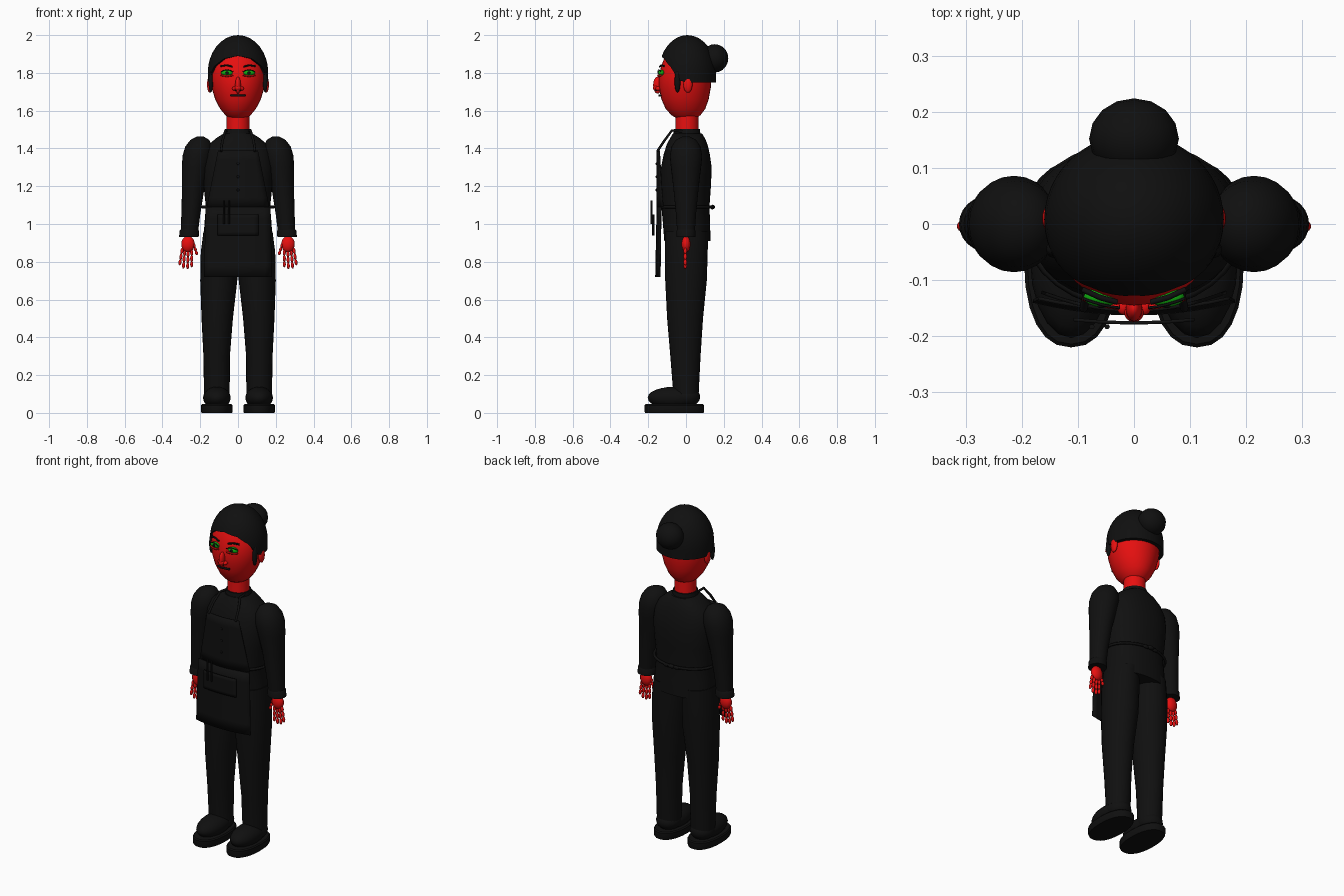
import bpy, bmesh, math
from mathutils import Matrix, Vector, Euler

if "Cube" in bpy.data.objects:
    bpy.data.objects.remove(bpy.data.objects["Cube"])


def material(name, rgb):
    m = bpy.data.materials.new(name)
    m.diffuse_color = (*rgb, 1)
    m.use_nodes = True
    m.node_tree.nodes["Principled BSDF"].inputs["Base Color"].default_value = m.diffuse_color
    return m


RED = material("red skin", (0.8, 0.005, 0.005))
BLACK = material("black cloth", (0.005, 0.005, 0.005))
GREEN = material("green iris", (0.005, 0.4, 0.005))


def finish(name, bm, mat, angle=40):
    bmesh.ops.recalc_face_normals(bm, faces=bm.faces)
    me = bpy.data.meshes.new(name)
    bm.to_mesh(me)
    bm.free()
    ob = bpy.data.objects.new(name, me)
    bpy.context.collection.objects.link(ob)
    me.materials.append(mat)
    bpy.ops.object.select_all(action='DESELECT')
    ob.select_set(True)
    bpy.context.view_layer.objects.active = ob
    bpy.ops.object.shade_smooth_by_angle(angle=math.radians(angle))
    return ob


def loft(name, mat, rings, n=24, power=2.0):
    """Stack of superelliptic rings (z, cx, cy, rx, ry), capped at both ends."""
    bm = bmesh.new()
    rows = []
    for z, cx, cy, rx, ry in rings:
        row = []
        for i in range(n):
            a = 2 * math.pi * i / n
            c, s = math.cos(a), math.sin(a)
            row.append(bm.verts.new((cx + rx * math.copysign(abs(c) ** (2 / power), c),
                                     cy + ry * math.copysign(abs(s) ** (2 / power), s), z)))
        rows.append(row)
    for a, b in zip(rows, rows[1:]):
        for i in range(n):
            j = (i + 1) % n
            bm.faces.new((a[i], a[j], b[j], b[i]))
    bm.faces.new(rows[0])
    bm.faces.new(rows[-1])
    return finish(name, bm, mat)


def blobs(name, mat, items, seg=16):
    """Ellipsoids given as (location, radii, tilt about y)."""
    bm = bmesh.new()
    for loc, rad, tilt in items:
        mtx = Matrix.LocRotScale(Vector(loc), Euler((0, tilt, 0)), Vector(rad))
        bmesh.ops.create_uvsphere(bm, u_segments=seg, v_segments=seg // 2 + 2, radius=1, matrix=mtx)
    return finish(name, bm, mat, 60)


def panel(name, mat, z0, z1, w0, w1, depth, thick=0.006, nx=10, nz=6):
    """Thin curved cloth sheet; depth(x, z) gives its y."""
    bm = bmesh.new()
    rows = []
    for k in range(nz + 1):
        t = k / nz
        z, w = z0 + (z1 - z0) * t, w0 + (w1 - w0) * t
        rows.append([bm.verts.new((x, depth(x, z), z))
                     for x in (w * (2 * i / nx - 1) for i in range(nx + 1))])
    for a, b in zip(rows, rows[1:]):
        for i in range(nx):
            bm.faces.new((a[i], a[i + 1], b[i + 1], b[i]))
    ob = finish(name, bm, mat)
    sol = ob.modifiers.new("thickness", 'SOLIDIFY')
    sol.thickness, sol.offset = thick, 0
    return ob


def rod(name, mat, points, radius, cyclic=False):
    cu = bpy.data.curves.new(name, 'CURVE')
    cu.dimensions = '3D'
    cu.bevel_depth, cu.bevel_resolution, cu.use_fill_caps = radius, 1, True
    sp = cu.splines.new('POLY')
    sp.points.add(len(points) - 1)
    for p, co in zip(sp.points, points):
        p.co = (*co, 1)
    sp.use_cyclic_u = cyclic
    ob = bpy.data.objects.new(name, cu)
    bpy.context.collection.objects.link(ob)
    cu.materials.append(mat)


# Head and neck
loft("head", RED, [(1.56, 0, 0, .045, .05), (1.575, 0, 0, .066, .076), (1.61, 0, -.003, .095, .105),
                   (1.66, 0, -.005, .121, .125), (1.72, 0, -.006, .139, .137), (1.78, 0, -.005, .146, .14),
                   (1.84, 0, 0, .14, .13), (1.89, 0, 0, .12, .11), (1.94, 0, 0, .07, .07)], 32)
loft("neck", RED, [(1.46, 0, .005, .062, .062), (1.59, 0, .005, .06, .06)])
blobs("nose", RED, [((0, -.15, 1.735), (.015, .024, .045), 0), ((0, -.156, 1.72), (.018, .019, .016), 0),
                    ((-.019, -.146, 1.717), (.012, .016, .011), 0), ((.019, -.146, 1.717), (.012, .016, .011), 0)])
blobs("nostrils", BLACK, [((s * .012, -.157, 1.708), (.006, .006, .004), 0) for s in (-1, 1)], 8)
rod("mouth", BLACK, [(x, -.141 + 3.5 * x * x, 1.68) for x in (-.04, -.02, 0, .02, .04)], .006)

# Hair cap with a hairline that depends on the direction around the head
HAIRLINE = [(0, 1.89), (30, 1.875), (55, 1.83), (72, 1.76), (90, 1.75), (180, 1.75)]


def hairline(deg):
    for (a, za), (b, zb) in zip(HAIRLINE, HAIRLINE[1:]):
        if deg <= b:
            return za + (zb - za) * (deg - a) / (b - a)
    return HAIRLINE[-1][1]


bm = bmesh.new()
N, M = 48, 12
top = bm.verts.new((0, .008, 2.0))
prev = None
for k in range(1, M + 2):
    row = []
    for i in range(N):
        a = 2 * math.pi * i / N
        low = hairline(math.degrees(min(a, 2 * math.pi - a)))
        z = 2.0 - (2.0 - low) * math.sin(min(k, M) / M * math.pi / 2) ** 2
        f = math.sqrt(1 - (max(z - 1.8, 0) / .2) ** 2)
        if k > M:
            f *= .86  # turned-in rim
        row.append(bm.verts.new((.16 * f * math.sin(a), .008 - .152 * f * math.cos(a), z)))
    for i in range(N):
        j = (i + 1) % N
        bm.faces.new((top, row[i], row[j]) if prev is None else (prev[i], row[i], row[j], prev[j]))
    prev = row
finish("hair_cap", bm, BLACK)
blobs("hair_bun", BLACK, [((0, .152, 1.877), (.08, .072, .075), 0)])

# Face and hand details, arms, legs and shoes on both sides
for s, side in ((-1, "left"), (1, "right")):
    blobs(side + "_ear", RED, [((s * .15, .01, 1.738), (.014, .024, .043), 0)])
    blobs(side + "_sideburn", BLACK, [((s * .144, -.045, 1.755), (.013, .016, .06), 0)], 10)
    blobs(side + "_eye", GREEN, [((s * .058, -.13, 1.8), (.032, .018, .016), 0)])
    blobs(side + "_pupil", BLACK, [((s * .058, -.146, 1.8), (.008, .004, .01), 0)], 10)
    rod(side + "_lower_lid", RED, [(s * x, -.15 + 2.2 * x * x, 1.783 + 5 * (x - .058) ** 2)
                                   for x in (.026, .042, .058, .074, .09)], .005)
    rod(side + "_lash", BLACK, [(s * x, -.151 + 2.2 * x * x, 1.816 - 9 * (x - .058) ** 2)
                                for x in (.026, .042, .058, .074, .09)], .0025)
    rod(side + "_brow", BLACK, [(s * x, -.142 + 3.0 * x * x, z) for x, z in
                                ((.03, 1.833), (.06, 1.841), (.092, 1.836))], .005)

    loft(side + "_sleeve", BLACK, [(.96, s * .257, 0, .046, .047), (1.05, s * .25, 0, .05, .053),
                                   (1.2, s * .236, 0, .06, .068), (1.3, s * .223, 0, .074, .08),
                                   (1.36, s * .214, 0, .08, .086), (1.41, s * .207, 0, .072, .077),
                                   (1.445, s * .202, 0, .05, .054), (1.462, s * .2, 0, .02, .02)])
    loft(side + "_cuff", BLACK, [(.93, s * .26, 0, .052, .05), (.965, s * .258, 0, .051, .05),
                                 (.972, s * .257, 0, .046, .046)])

    hand = [((s * .265, 0, .893), (.038, .024, .044), 0)]
    for x0, x1, z0, z1 in ((.245, .245, .86, .775), (.264, .267, .855, .765), (.281, .289, .86, .768),
                           (.295, .309, .87, .785), (.235, .217, .895, .838)):
        tilt = -s * math.atan2(x1 - x0, z0 - z1)
        for t in (.15, .5, .85):
            hand.append(((s * (x0 + (x1 - x0) * t), -.004, z0 + (z1 - z0) * t),
                         (.0085, .0095, .2 * (z0 - z1)), tilt))
    blobs(side + "_hand", RED, hand, 10)

    loft(side + "_trouser_leg", BLACK, [(.1, s * .112, 0, .068, .067), (.3, s * .113, -.003, .07, .08),
                                        (.5, s * .11, -.005, .083, .095), (.7, s * .102, 0, .098, .11),
                                        (.85, s * .099, .002, .098, .113), (.96, s * .095, .003, .088, .113)])
    loft(side + "_shoe_sole", BLACK, [(0, s * .112, -.062, .08, .155), (.008, s * .112, -.062, .084, .158),
                                      (.04, s * .112, -.062, .084, .158), (.046, s * .112, -.062, .078, .152)],
         24, 2.3)
    blobs(side + "_shoe_upper", BLACK, [((s * .112, -.065, .08), (.073, .138, .058), 0),
                                        ((s * .112, 0, .085), (.07, .075, .055), 0)], 20)
    # Apron straps
    rod(side + "_strap", BLACK, [(s * .09, -.152, 1.385), (s * .083, -.115, 1.44), (s * .066, -.075, 1.495),
                                 (s * .06, -.02, 1.49)], .007)

# Jacket and collar
loft("jacket", BLACK, [(.91, 0, .007, .182, .122), (1.0, 0, .003, .178, .125), (1.09, 0, -.003, .17, .127),
                       (1.2, 0, -.004, .182, .136), (1.3, 0, .002, .188, .134), (1.37, 0, .004, .18, .122),
                       (1.42, 0, .006, .155, .108), (1.455, 0, .008, .115, .092), (1.48, 0, .008, .075, .076)],
     32, 2.3)
loft("collar", BLACK, [(1.465, 0, .005, .073, .073), (1.503, 0, .005, .068, .068)])

# Apron: bib, skirt, pocket, tie, knot, pens and buttons
panel("apron_bib", BLACK, 1.09, 1.39, .165, .105, lambda x, z: -.154 + 1.2 * x * x)
panel("apron_skirt", BLACK, .72, 1.09, .18, .17, lambda x, z: -.16 + .02 * (z - .72) + .7 * x * x)
panel("apron_pocket", BLACK, .94, 1.05, .108, .108, lambda x, z: -.176 + .5 * x * x, .006)
rod("apron_tie", BLACK, [(.19 * math.sin(a), -.003 - .143 * math.cos(a), 1.09)
                         for a in (math.pi * i / 16 for i in range(32))], .008, True)
blobs("tie_knot", BLACK, [((0, .142, 1.09), (.022, .012, .012), 0),
                          ((-.03, .138, 1.088), (.025, .008, .011), 0),
                          ((.03, .138, 1.088), (.025, .008, .011), 0)], 10)
for i, x in enumerate((-.075, -.048)):
    rod("pen_%d" % i, BLACK, [(x, -.183, 1.0), (x, -.183, 1.125)], .005)
blobs("buttons", BLACK, [((0, -.157, z), (.007, .004, .007), 0) for z in (1.18, 1.25, 1.32)], 8)
